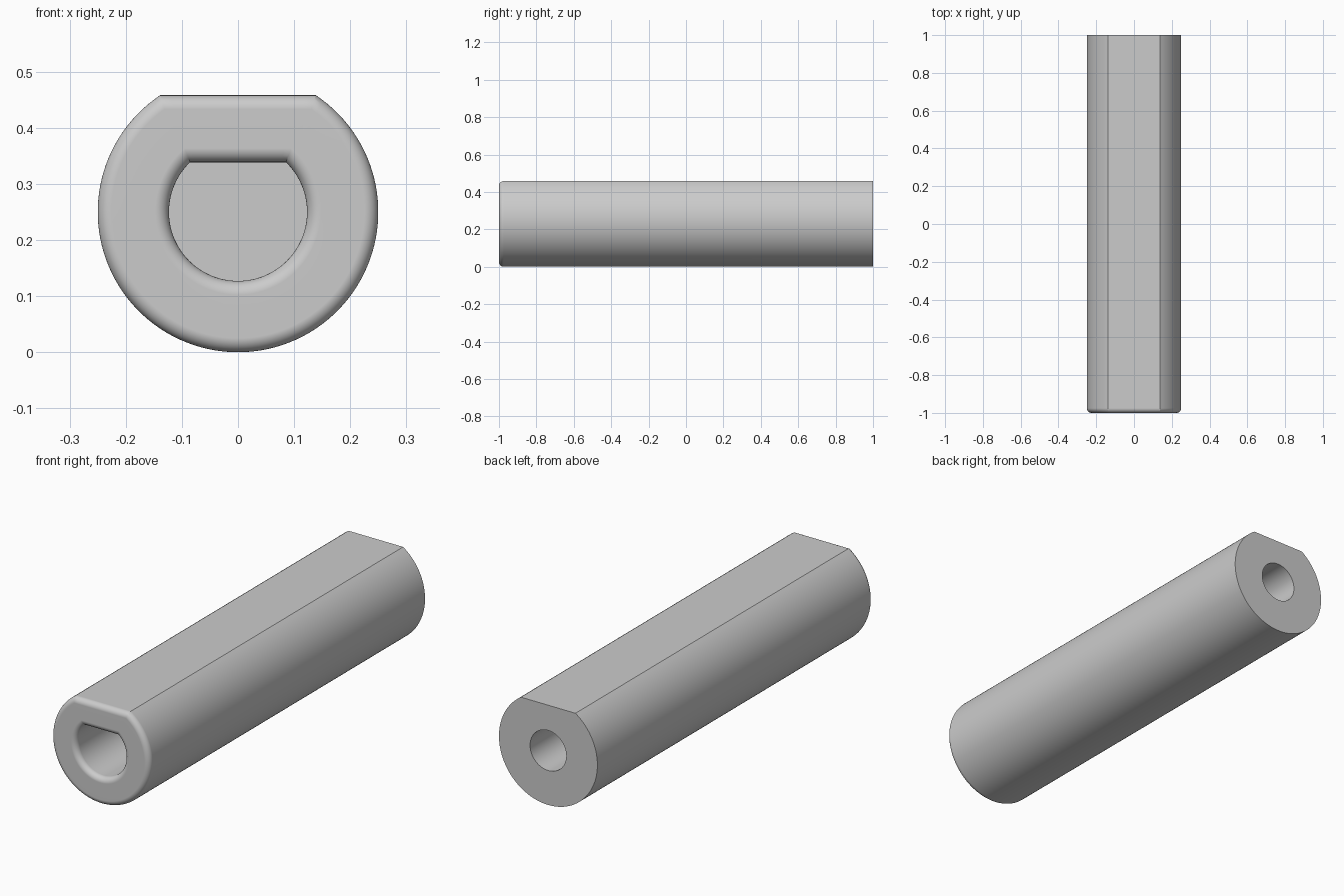
import bpy, bmesh, math

cube = bpy.data.objects.get("Cube")
if cube:
    bpy.data.objects.remove(cube, do_unlink=True)

AXIS_Z = 0.25
FILLET = 0.025
ARC_STEPS, FLAT_STEPS, FILLET_STEPS = 96, 16, 8
OUTER, OUTER_FLAT = 0.25, 0.208
BORE, BORE_FLAT = 0.123, 0.0885
REAR_HOLE = 0.092
FRONT_DEPTH, REAR_DEPTH = 0.6, 0.6


def d_profile(radius, flat):
    """Points of a circle cut by a flat on top, around the rod axis."""
    corner = math.acos(flat / radius)
    half = radius * math.sin(corner)
    sweep = 2 * (math.pi - corner)
    arc = [corner + sweep * i / ARC_STEPS for i in range(ARC_STEPS)]
    points = [(radius * math.sin(a), radius * math.cos(a)) for a in arc]
    points += [(-half + 2 * half * i / FLAT_STEPS, flat) for i in range(FLAT_STEPS)]
    return points


def round_profile(radius):
    """Circle whose points line up with those of the outer profile."""
    return [(radius * x / math.hypot(x, z), radius * z / math.hypot(x, z))
            for x, z in d_profile(OUTER, OUTER_FLAT)]


# Sections from the rear hole floor, over the outside, into the front socket
sections = [(round_profile(REAR_HOLE), 1 - REAR_DEPTH),
            (round_profile(REAR_HOLE), 1),
            (d_profile(OUTER, OUTER_FLAT), 1)]
angles = [math.pi / 2 * i / FILLET_STEPS for i in range(FILLET_STEPS + 1)]
for a in angles:  # rounded outer rim
    inset = FILLET * (1 - math.cos(a))
    sections.append((d_profile(OUTER - inset, OUTER_FLAT - inset),
                     -1 + FILLET * (1 - math.sin(a))))
for a in reversed(angles):  # rounded socket mouth
    grow = FILLET * (1 - math.cos(a))
    sections.append((d_profile(BORE + grow, BORE_FLAT + grow),
                     -1 + FILLET * (1 - math.sin(a))))
sections.append((d_profile(BORE, BORE_FLAT), -1 + FRONT_DEPTH))

# Skin the sections and close both hole floors
bm = bmesh.new()
rings = [[bm.verts.new((x, y, z + AXIS_Z)) for x, z in profile]
         for profile, y in sections]
for a, b in zip(rings, rings[1:]):
    for i in range(len(a)):
        j = (i + 1) % len(a)
        bm.faces.new((a[i], a[j], b[j], b[i]))
bm.faces.new(rings[0])
bm.faces.new(rings[-1])
bmesh.ops.recalc_face_normals(bm, faces=bm.faces)
mesh = bpy.data.meshes.new("flatted_rod")
bm.to_mesh(mesh)
bm.free()
rod = bpy.data.objects.new("flatted_rod", mesh)
bpy.context.collection.objects.link(rod)

# Plain grey
grey = bpy.data.materials.new("plain_grey")
grey.use_nodes = True
colour = (0.6, 0.6, 0.6, 1)
grey.diffuse_color = colour
grey.node_tree.nodes["Principled BSDF"].inputs["Base Color"].default_value = colour
mesh.materials.append(grey)

# Smooth curves, crisp flats
bpy.ops.object.select_all(action="DESELECT")
rod.select_set(True)
bpy.context.view_layer.objects.active = rod
bpy.ops.object.shade_smooth_by_angle(angle=math.radians(25))
weighted = rod.modifiers.new("flat_face_shading", "WEIGHTED_NORMAL")
weighted.keep_sharp = True
